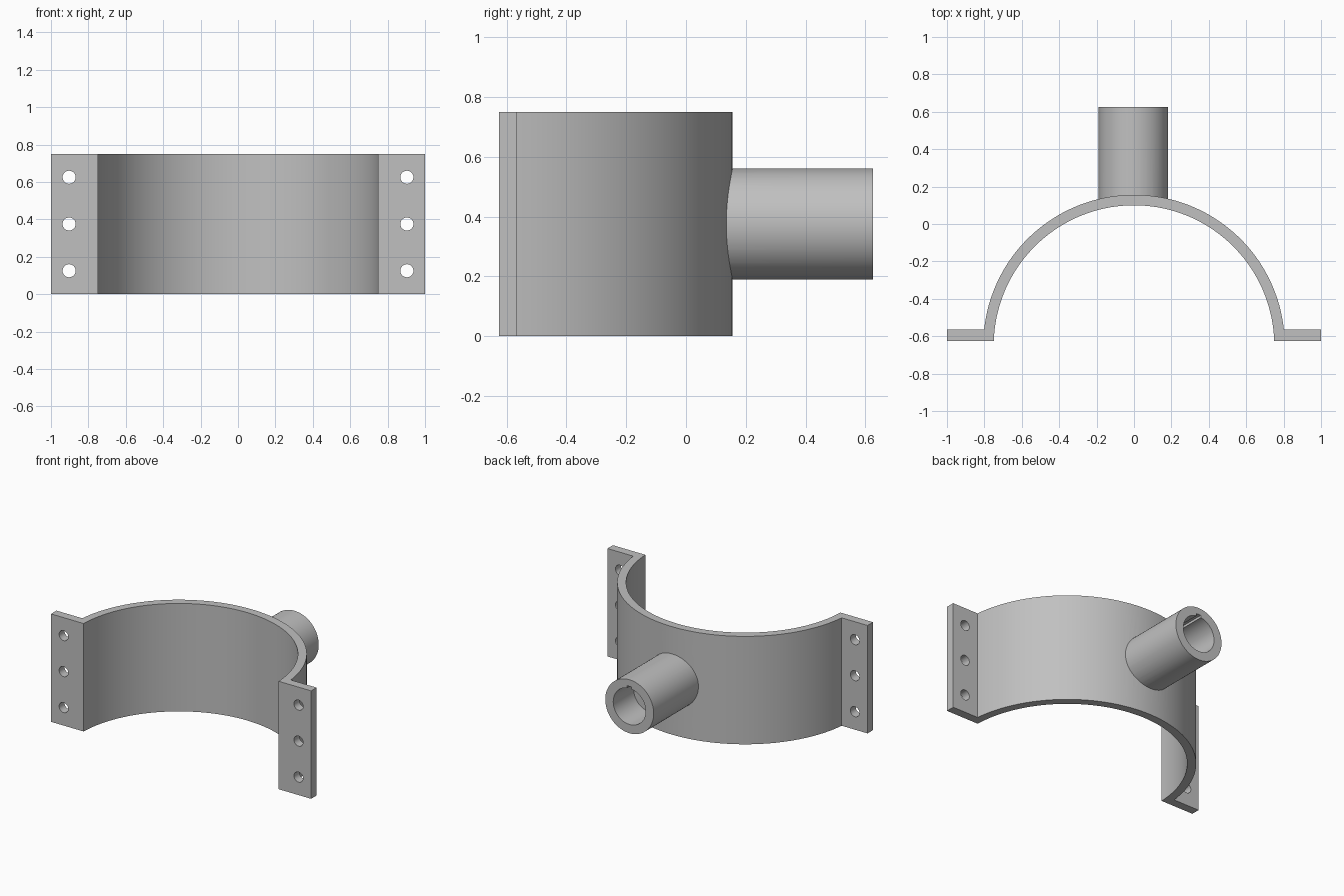
import bpy, bmesh, math
from mathutils import Matrix, Vector

if "Cube" in bpy.data.objects:
    bpy.data.objects.remove(bpy.data.objects["Cube"], do_unlink=True)

HEIGHT = 0.75
MID = HEIGHT / 2
ARC_Y = -0.65
R_IN, R_OUT = 0.75, 0.806
FRONT, FLANGE_BACK, BACK = -0.625, -0.565, 0.625
BOSS_X = -0.003

steel = bpy.data.materials.new("plain grey")
steel.use_nodes = True
GREY = (0.53, 0.53, 0.53, 1)
steel.diffuse_color = GREY
steel.node_tree.nodes["Principled BSDF"].inputs["Base Color"].default_value = GREY


def make_object(name, bm):
    bmesh.ops.recalc_face_normals(bm, faces=bm.faces)
    mesh = bpy.data.meshes.new(name)
    bm.to_mesh(mesh)
    bm.free()
    mesh.materials.append(steel)
    obj = bpy.data.objects.new(name, mesh)
    bpy.context.collection.objects.link(obj)
    return obj


def cylinder_y(name, x, z, radius, y0, y1, sides):
    bm = bmesh.new()
    place = Matrix.Translation((x, (y0 + y1) / 2, z)) @ Matrix.Rotation(math.pi / 2, 4, "X")
    bmesh.ops.create_cone(bm, cap_ends=True, segments=sides, radius1=radius,
                          radius2=radius, depth=y1 - y0, matrix=place)
    return make_object(name, bm)


def arc(radius, end_y, steps=72):
    start = math.asin((end_y - ARC_Y) / radius)
    angles = [start + (math.pi - 2 * start) * i / steps for i in range(steps + 1)]
    return [(radius * math.cos(a), ARC_Y + radius * math.sin(a)) for a in angles]


def combine(target, tool, operation):
    mod = target.modifiers.new(operation.lower(), "BOOLEAN")
    mod.operation = operation
    mod.solver = "EXACT"
    mod.object = tool
    bpy.context.view_layer.objects.active = target
    bpy.ops.object.modifier_apply(modifier=mod.name)
    bpy.data.objects.remove(tool, do_unlink=True)


# Half-ring saddle with a flat flange at each end, extruded upward
outline = [(1, FRONT), (1, FLANGE_BACK)] + arc(R_OUT, FLANGE_BACK)
outline += [(-1, FLANGE_BACK), (-1, FRONT)] + arc(R_IN, FRONT)[::-1]
bm = bmesh.new()
base = bm.faces.new([bm.verts.new((x, y, 0)) for x, y in outline])
top = bmesh.ops.extrude_face_region(bm, geom=[base])["geom"]
bmesh.ops.translate(bm, vec=Vector((0, 0, HEIGHT)),
                    verts=[v for v in top if isinstance(v, bmesh.types.BMVert)])
clamp = make_object("saddle_clamp", bm)

# Bolt holes through the flanges
for side in (-1, 1):
    for row in (-1, 0, 1):
        hole = cylinder_y("bolt_hole", side * 0.903, MID + row * 0.25, 0.035,
                          FRONT - 0.05, FLANGE_BACK + 0.05, 32)
        combine(clamp, hole, "DIFFERENCE")

# Round socket on the back of the saddle
combine(clamp, cylinder_y("socket", BOSS_X, MID, 0.186, 0.116, BACK, 64), "UNION")

# Blind bore with a narrow keyway at the top
BORE_FLOOR = 0.4
combine(clamp, cylinder_y("bore", BOSS_X, MID, 0.125, BORE_FLOOR, BACK + 0.05, 64), "DIFFERENCE")
bm = bmesh.new()
bmesh.ops.create_cube(bm, size=1, matrix=Matrix.Translation((BOSS_X, 0.54, MID + 0.11))
                      @ Matrix.Diagonal((0.035, 0.28, 0.06, 1)))
combine(clamp, make_object("keyway", bm), "DIFFERENCE")

# Smooth curved walls, crisp edges
bpy.ops.object.select_all(action="DESELECT")
clamp.select_set(True)
bpy.context.view_layer.objects.active = clamp
bpy.ops.object.shade_smooth_by_angle(angle=math.radians(30))
